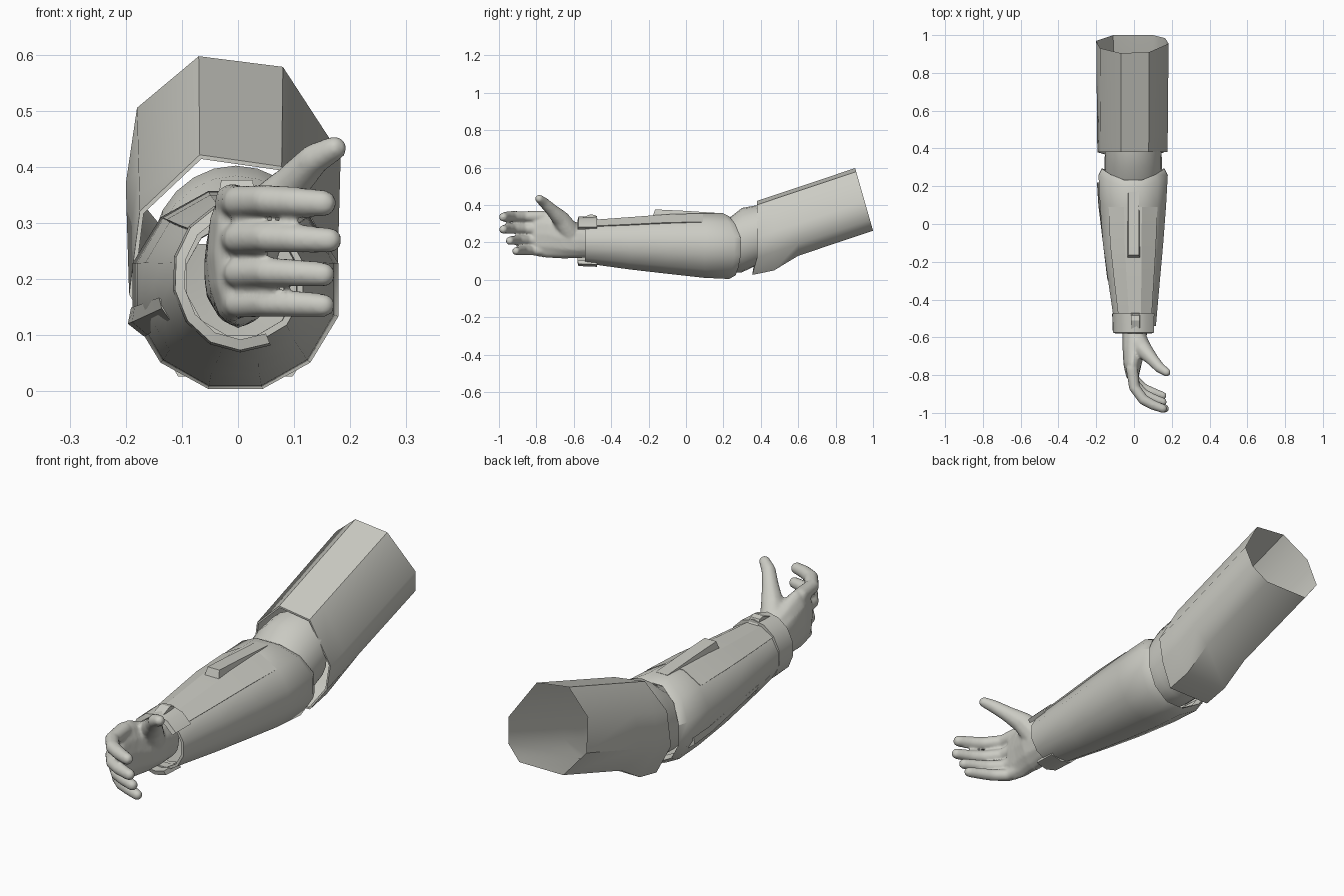
import bpy, bmesh, math
from mathutils import Vector, Matrix

if "Cube" in bpy.data.objects:
    bpy.data.objects.remove(bpy.data.objects["Cube"])

mat = bpy.data.materials.new("light_grey")
mat.diffuse_color = (0.6, 0.6, 0.55, 1)
mat.use_nodes = True
mat.node_tree.nodes["Principled BSDF"].inputs["Base Color"].default_value = mat.diffuse_color


def finish(bm, name, angle):
    """Turn a bmesh into an object; edges steeper than angle stay sharp."""
    bmesh.ops.recalc_face_normals(bm, faces=bm.faces)
    for f in bm.faces:
        f.smooth = True
    for e in bm.edges:
        if len(e.link_faces) == 2:
            e.smooth = e.calc_face_angle(0) < math.radians(angle)
    me = bpy.data.meshes.new(name)
    bm.to_mesh(me)
    bm.free()
    me.materials.append(mat)
    ob = bpy.data.objects.new(name, me)
    bpy.context.collection.objects.link(ob)
    return ob


def loft(name, rings, wrap=True, caps=False, angle=35, loop=False):
    """Skin a list of rings with equal point counts."""
    bm = bmesh.new()
    vs = [[bm.verts.new(p) for p in r] for r in rings]
    n = len(rings[0])
    pairs = list(zip(vs, vs[1:])) + ([(vs[-1], vs[0])] if loop else [])
    for a, b in pairs:
        for i in range(n if wrap else n - 1):
            j = (i + 1) % n
            bm.faces.new((a[i], a[j], b[j], b[i]))
    if caps:
        bm.faces.new(vs[0])
        bm.faces.new(vs[-1])
    return finish(bm, name, angle)


def lerp(table, y):
    """Interpolate rows (y, ...) at y."""
    for a, b in zip(table, table[1:]):
        if y <= b[0]:
            t = (y - a[0]) / (b[0] - a[0])
            return [p + (q - p) * t for p, q in zip(a, b)]
    return list(table[-1])


# ---- upper arm: open eight-sided sleeve, bulging into an elbow guard below
back = [(-.07, .597), (.08, .578), (.183, .42), (.165, .32),
        (.1, .262), (-.11, .262), (-.2, .37), (-.18, .505)]
rings = []
for k, (y, dz) in enumerate([(None, 0), (.6, 0), (.47, -.035), (.38, -.02), (.38, -.02)]):
    ring = []
    for i, (x, z) in enumerate(back):
        yb = 1.0 - (z - .262) * .285
        low = i in (4, 5)
        yy = yb if y is None else y - (.025 if low and k > 2 else 0)
        zz = z - (yb - yy) * .335 + (dz if low else 0)
        s = 1 - .05 * (yb - yy)
        if k == 4:                       # thin inner lip
            s *= .96
            zz += (.235 - zz) * .04
        ring.append((x * s, yy, zz))
    rings.append(ring)
loft("upper_arm_sleeve", rings, angle=44)

# ---- elbow: short open tube joining the two sleeves
rings = []
for y, cz, rx, rz in [(.19, .18, .14, .135), (.23, .185, .145, .145),
                      (.30, .212, .152, .172), (.40, .245, .15, .157)]:
    rings.append([(-.004 + rx * math.cos(a), y, cz + rz * math.sin(a))
                  for a in (math.tau * i / 24 for i in range(24))])
loft("elbow_joint", rings)

# ---- forearm: twelve-sided sleeve; rows are y, x min, x max, z min, z max
FORE = [(-.54, -.102, .116, .088, .312), (-.3, -.137, .137, .055, .328),
        (-.1, -.165, .155, .032, .343), (.1, -.18, .17, .01, .354),
        (.28, -.189, .18, .002, .359)]


def fore_point(y, deg, grow=0.0, scale=1.0):
    _, x0, x1, z0, z1 = lerp(FORE, y)
    a = math.radians(deg)
    rx = ((x1 - x0) / 2 / .966 + grow) * scale
    rz = ((z1 - z0) / 2 / .966 + grow) * scale
    return ((x0 + x1) / 2 + rx * math.cos(a), y, (z0 + z1) / 2 + rz * math.sin(a))


degs = [15 + 30 * i for i in range(12)]
rings = [[fore_point(-.5, d, 0, .86) for d in degs],
         [fore_point(-.54, d, 0, .9) for d in degs]]
rings += [[fore_point(y, d) for d in degs] for y in (-.54, -.3, -.1, .1)]
for dy, s in ((0, 1), (.035, .9), (0, .84)):   # curved rear rim with inward lip
    ring = []
    for d in degs:
        sn = math.sin(math.radians(d))
        y = .262 - (.07 if sn > 0 else .035) * sn * sn
        x, yy, z = fore_point(y, d, 0, s)
        ring.append((x, yy + dy, z))
    rings.append(ring)
loft("forearm_sleeve", rings, angle=34)

# ---- raised cover plate on top of the forearm
rings = []
for y, g in ((-.48, .006), (-.3, .007), (-.1, .007), (.09, .002)):
    rings.append([fore_point(y, d, g) for d in (45, 75, 105, 135)]
                 + [fore_point(y, d, -.01) for d in (135, 105, 75, 45)])
loft("forearm_top_plate", rings, caps=True, angle=25)

# ---- raised rib along the top
rings = []
for y0, y1, zt in ((-.185, -.165, .376), (.0, .0, .368), (.17, .17, .357)):
    rings.append([(-.04, y0, .32), (.036, y0, .32), (.026, y1, zt), (-.03, y1, zt)])
loft("forearm_rib", rings, caps=True, angle=25)

# ---- narrow ledge along the outer side
rings = []
for y, g in ((-.3, .001), (.1, .012), (.22, .014)):
    rings.append([fore_point(y, 195, -.01), fore_point(y, 190, .001),
                  fore_point(y, 198, g), fore_point(y, 208, -.004)])
loft("forearm_side_ledge", rings, caps=True, angle=25)

# ---- wrist cuff: thick band open on the palm side
rings = []
for d in range(35, 296, 26):
    a = math.radians(d)
    ring = []
    for y, r in ((-.475, 1), (-.575, .97), (-.58, .83), (-.475, .83)):
        ring.append((.006 + .124 * r * math.cos(a), y, .205 + .136 * r * math.sin(a)))
    rings.append(ring)
loft("wrist_cuff", rings, caps=True, angle=30)

# ---- small latch on the cuff
rings = []
for y, zt in ((-.575, .325), (-.51, .35), (-.485, .345), (-.47, .32)):
    rings.append([(-.02, y, .30), (.035, y, .30), (.03, y, zt), (-.015, y, zt)])
loft("cuff_latch", rings, caps=True, angle=25)

# ---- hand: overlapping ellipsoids along paths, fused into one smooth skin
hand = bmesh.new()


def sweep(points, steps):
    """points are x, y, z, radius x, radius y, radius z."""
    for a, b in zip(points, points[1:]):
        for k in range(steps + 1):
            p = [u + (v - u) * k / steps for u, v in zip(a, b)]
            m = Matrix.Translation(p[:3]) @ Matrix.Diagonal((*p[3:], 1))
            bmesh.ops.create_icosphere(hand, subdivisions=2, radius=1, matrix=m)


# palm and wrist
sweep([(.005, -.50, .205, .062, .03, .088), (.004, -.58, .21, .068, .03, .098),
       (.0, -.66, .225, .064, .03, .115), (-.008, -.74, .243, .05, .03, .13),
       (-.008, -.80, .245, .036, .03, .122)], 6)
# four fingers: z height, forward shift, radius
for z, s, r in ((.338, 0, .029), (.272, 0, .028), (.211, .035, .027), (.156, .068, .026)):
    path = [(-.01, -.77 + s * .3, z, r * 1.15), (.002, -.865 + s * .6, z, r * 1.03),
            (.05, -.93 + s * .9, z + .002, r), (.10, -.958 + s, z, r * .95),
            (.152 if z != .272 else .162, -.977 + s, z - .003, r * .85)]
    sweep([(x, y, zz, q, q, q) for x, y, zz, q in path], 7)
# thumb
sweep([(x, y, z, r, r, r) for x, y, z, r in
       ((.015, -.62, .25, .06), (.05, -.665, .32, .048), (.095, -.715, .37, .035),
        (.135, -.76, .413, .029), (.172, -.785, .433, .023))], 7)
ob = finish(hand, "hand", 180)
rm = ob.modifiers.new("fuse", 'REMESH')
rm.mode = 'VOXEL'
rm.voxel_size = .007
rm.use_smooth_shade = True
sm = ob.modifiers.new("soften", 'SMOOTH')
sm.factor = .5
sm.iterations = 6
